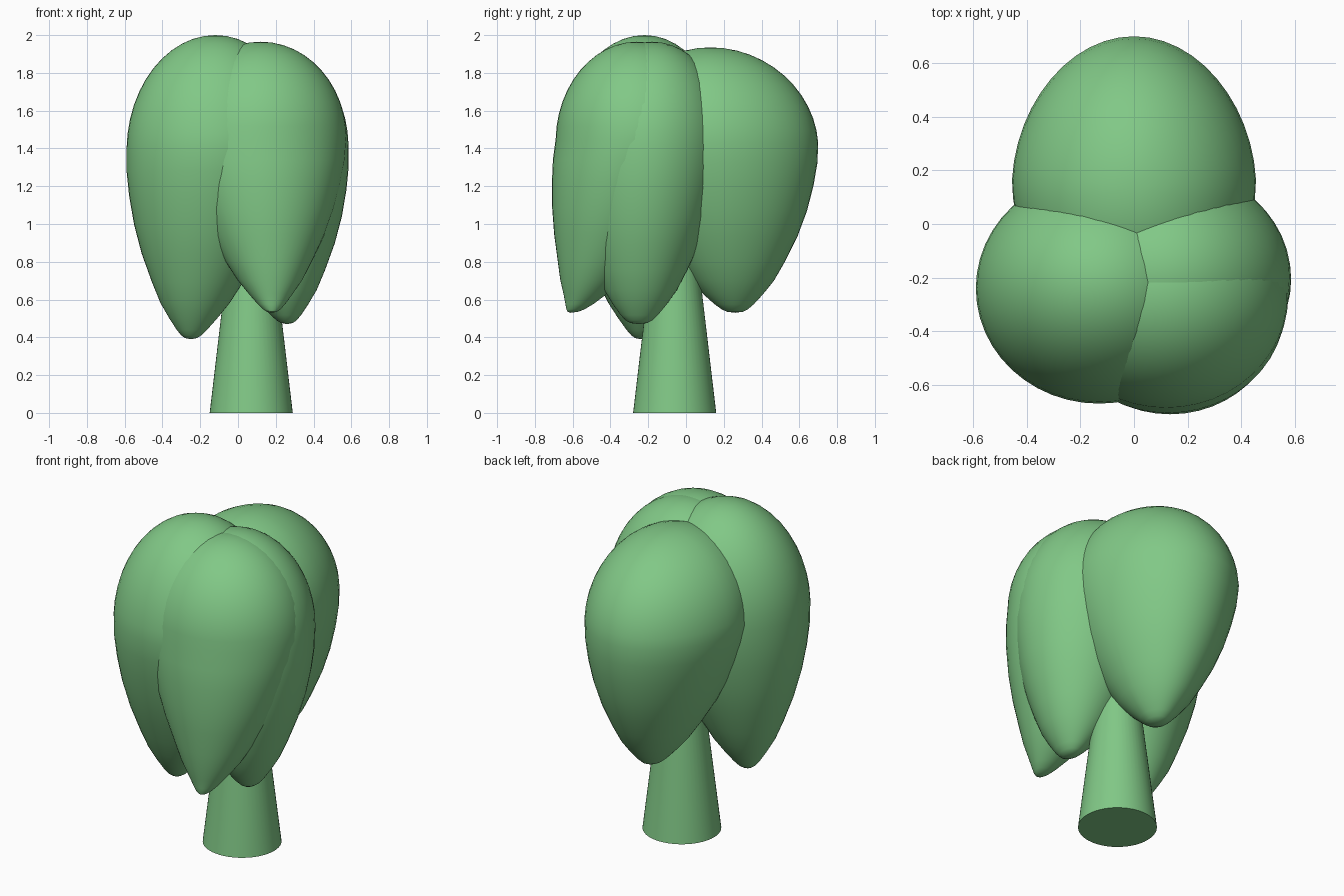
import bpy, bmesh, math

if "Cube" in bpy.data.objects:
    bpy.data.objects.remove(bpy.data.objects["Cube"])

green = bpy.data.materials.new("green")
green.diffuse_color = (0.22, 0.58, 0.24, 1)
green.use_nodes = True
green.node_tree.nodes["Principled BSDF"].inputs["Base Color"].default_value = green.diffuse_color

# Teardrop profile: (fraction up to the widest ring, radius fraction)
LOWER = [(0.006, 0.05), (0.02, 0.09), (0.05, 0.145), (0.11, 0.24), (0.19, 0.36), (0.30, 0.49),
         (0.45, 0.655), (0.60, 0.79), (0.75, 0.895), (0.88, 0.965), (1.0, 1.0)]
SEG = 48


def finish(name, bm):
    bmesh.ops.recalc_face_normals(bm, faces=bm.faces)
    me = bpy.data.meshes.new(name)
    bm.to_mesh(me)
    bm.free()
    ob = bpy.data.objects.new(name, me)
    bpy.context.collection.objects.link(ob)
    me.materials.append(green)
    bpy.ops.object.select_all(action='DESELECT')
    ob.select_set(True)
    bpy.context.view_layer.objects.active = ob
    bpy.ops.object.shade_smooth_by_angle(angle=math.radians(40))


def lobe(name, tip, mid, top, rx, ry, px=0.9, py=0.9, egg=0.0, bend=1.0):
    """Leaning teardrop: tip, widest ring centre and crown are (x, y, z).
    px, py below 1 blunt the tip; bend curves the lean of the lower part."""
    def lerp(a, b, t, bend=1.0):
        w = (t, t ** bend, t)
        return [p + (q - p) * k for p, q, k in zip(a, b, w)]
    rings = [(lerp(tip, mid, u, bend), r ** px, r ** py) for u, r in LOWER]
    for i in range(1, 12):
        a = math.pi / 2 * i / 12
        rings.append((lerp(mid, top, math.sin(a)), math.cos(a), math.cos(a)))
    bm = bmesh.new()
    loops = []
    for (cx, cy, cz), fx, fy in rings:
        loop = []
        for k in range(SEG):
            a = 2 * math.pi * k / SEG
            s = math.sin(a)
            narrow = 1 - egg * max(s, 0)
            loop.append(bm.verts.new((cx + rx * fx * math.cos(a) * narrow,
                                      cy + ry * fy * s, cz)))
        loops.append(loop)
    for lo, hi in zip(loops, loops[1:]):
        for k in range(SEG):
            n = (k + 1) % SEG
            bm.faces.new((lo[k], lo[n], hi[n], hi[k]))
    for loop, point in ((loops[0], tip), (loops[-1], top)):
        v = bm.verts.new(point)
        for k in range(SEG):
            bm.faces.new((loop[k], loop[(k + 1) % SEG], v))
    finish(name, bm)


# Foliage lobes
lobe("left_foliage", (-0.25, -0.24, 0.39), (-0.13, -0.24, 1.40), (-0.12, -0.22, 2.00),
     0.46, 0.43)
lobe("back_foliage", (0.05, 0.26, 0.53), (0.0, 0.165, 1.43), (0.0, 0.13, 1.935),
     0.455, 0.535, px=0.85, py=0.85, egg=0.06)
lobe("right_foliage", (0.26, -0.25, 0.47), (0.13, -0.20, 1.42), (0.12, -0.18, 1.965),
     0.455, 0.41, py=0.74)
lobe("front_foliage", (0.18, -0.61, 0.53), (0.12, -0.27, 1.45), (0.12, -0.26, 1.965),
     0.455, 0.42, px=0.95, bend=0.67)

# Tapered trunk
bm = bmesh.new()
bmesh.ops.create_cone(bm, cap_ends=True, segments=SEG, radius1=0.22, radius2=0.09, depth=1.1)
bmesh.ops.translate(bm, verts=bm.verts, vec=(0.07, -0.06, 0.55))
finish("trunk", bm)
